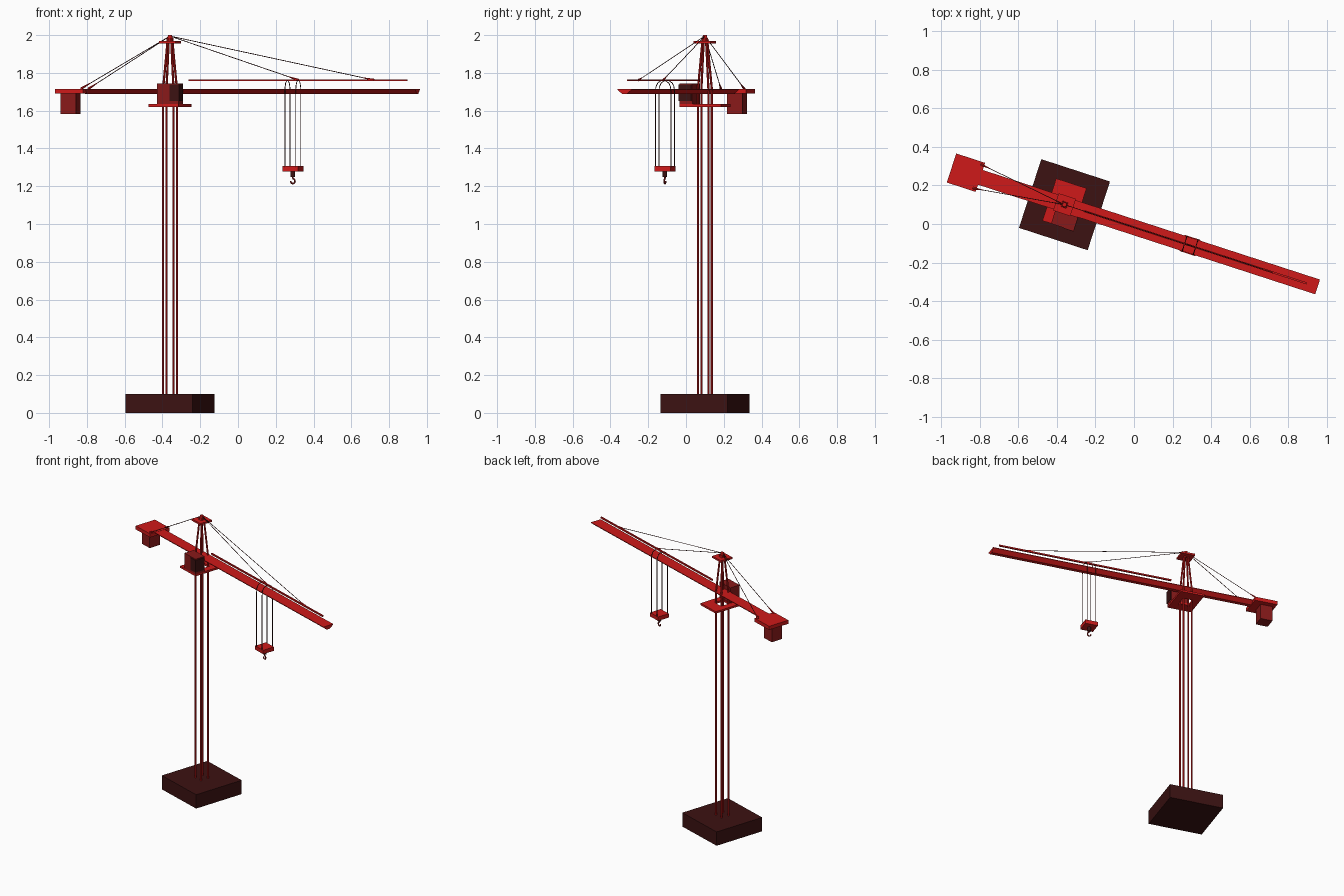
import bpy, bmesh, math
from mathutils import Matrix, Vector

if "Cube" in bpy.data.objects:
    bpy.data.objects.remove(bpy.data.objects["Cube"])

# Whole crane is laid out along +u (jib) and then turned about the mast
ROOT = Matrix.Translation((-0.36, 0.10, 0)) @ Matrix.Rotation(math.radians(-18), 4, 'Z')


def material(name, rgb):
    m = bpy.data.materials.new(name)
    m.diffuse_color = (*rgb, 1)
    m.use_nodes = True
    m.node_tree.nodes["Principled BSDF"].inputs["Base Color"].default_value = m.diffuse_color
    return m


RED = material("red_paint", (0.62, 0.01, 0.01))
DEEP = material("deep_red", (0.25, 0.01, 0.01))
DARK = material("dark_red", (0.045, 0.006, 0.006))


def finish(name, bm, mat):
    bmesh.ops.recalc_face_normals(bm, faces=bm.faces)
    me = bpy.data.meshes.new(name)
    bm.to_mesh(me)
    bm.free()
    me.materials.append(mat)
    ob = bpy.data.objects.new(name, me)
    bpy.context.collection.objects.link(ob)
    ob.matrix_world = ROOT
    return ob


def add_box(bm, lo, hi):
    lo, hi = Vector(lo), Vector(hi)
    size = hi - lo
    bmesh.ops.create_cube(bm, size=1, matrix=Matrix.Translation((lo + hi) / 2)
                          @ Matrix.Diagonal((*size, 1)))


def box(name, lo, hi, mat=RED):
    bm = bmesh.new()
    add_box(bm, lo, hi)
    return finish(name, bm, mat)


def rod(name, a, b, r1, r2=None, mat=RED, sides=8):
    a, b = Vector(a), Vector(b)
    d = b - a
    bm = bmesh.new()
    turn = d.to_track_quat('Z', 'Y').to_matrix().to_4x4()
    bmesh.ops.create_cone(bm, cap_ends=True, segments=sides, radius1=r1,
                          radius2=r1 if r2 is None else r2, depth=d.length,
                          matrix=Matrix.Translation((a + b) / 2) @ turn)
    return finish(name, bm, mat)


def tube(name, pts, r, mat=RED):
    cu = bpy.data.curves.new(name, 'CURVE')
    cu.dimensions = '3D'
    cu.bevel_depth = r
    cu.bevel_resolution = 1
    cu.use_fill_caps = True
    sp = cu.splines.new('POLY')
    sp.points.add(len(pts) - 1)
    for p, co in zip(sp.points, pts):
        p.co = (*co, 1)
    cu.materials.append(mat)
    ob = bpy.data.objects.new(name, cu)
    bpy.context.collection.objects.link(ob)
    ob.matrix_world = ROOT
    return ob


# Foundation block
box("foundation", (-0.187, -0.187, 0), (0.187, 0.187, 0.10), DARK)

# Mast legs and the tapering tower head above the jib
for i, (sx, sy) in enumerate([(1, 1), (1, -1), (-1, 1), (-1, -1)]):
    a = 0.029
    rod(f"mast_leg_{i}", (sx * a, sy * a, 0.09), (sx * a, sy * a, 1.72), 0.0062)
    rod(f"head_leg_{i}", (sx * a, sy * a, 1.715), (sx * 0.009, sy * 0.009, 1.985), 0.0062)
box("head_plate", (-0.047, -0.047, 1.956), (0.047, 0.047, 1.969))
rod("head_cap", (0, 0, 1.965), (0, 0, 2.0), 0.016, 0.011, sides=12)

# Slewing platform: a frame around the mast
bm = bmesh.new()
add_box(bm, (-0.083, 0.036, 1.62), (0.083, 0.116, 1.634))
add_box(bm, (-0.083, -0.114, 1.62), (0.083, -0.036, 1.634))
for s in (-1, 1):
    u0, u1 = sorted((s * 0.036, s * 0.083))
    add_box(bm, (u0, -0.036, 1.62), (u1, 0.036, 1.634))
finish("slewing_platform", bm, RED)

# Operator cab with darker window corner
box("cab", (-0.036, -0.115, 1.634), (0.085, -0.04, 1.745), DEEP)
box("cab_window", (0.035, -0.118, 1.65), (0.088, -0.048, 1.738), DARK)

# Jib: one beam, narrower at the bottom
bm = bmesh.new()
prof = [(-0.04, 1.715), (0.04, 1.715), (0.04, 1.711), (0.013, 1.689), (-0.013, 1.689), (-0.04, 1.711)]
face = bm.faces.new([bm.verts.new((-0.47, v, z)) for v, z in prof])
ext = bmesh.ops.extrude_face_region(bm, geom=[face], use_keep_orig=True)
bmesh.ops.translate(bm, vec=(1.848, 0, 0),
                    verts=[g for g in ext["geom"] if isinstance(g, bmesh.types.BMVert)])
finish("jib", bm, RED)

# Trolley rail above the jib
box("trolley_rail", (0.105, -0.005, 1.756), (1.32, 0.005, 1.766))

# Counterweight and its platform
box("counterweight_platform", (-0.615, -0.079, 1.69), (-0.458, 0.079, 1.716))
box("counterweight", (-0.595, -0.042, 1.583), (-0.511, 0.042, 1.692), DEEP)

# Tie cables, each with a tapered end fitting
top = Vector((0, 0, 1.995))
ends = [(1.135, 0, 1.762), (0.715, 0, 1.762), (-0.475, 0.065, 1.716), (-0.475, -0.065, 1.716)]
for i, e in enumerate(ends):
    e = Vector(e)
    back = (top - e).normalized() * 0.06
    rod(f"tie_cable_{i}", top, e, 0.002, mat=DARK, sides=6)
    rod(f"tie_fitting_{i}", e, e + back, 0.007, 0.002, sides=6)

# Hoist ropes looping over the jib
U = 0.684
for i, du in enumerate((-0.03, 0.03)):
    half = [(0.043, 1.30), (0.043, 1.70), (0.041, 1.725), (0.031, 1.746), (0.016, 1.757)]
    path = [(U + du, v, z) for v, z in half] + [(U + du, 0, 1.761)]
    path += [(U + du, -v, z) for v, z in reversed(half)]
    tube(f"hoist_rope_{i}", path, 0.0023, DARK)

# Hook block, shank and hook
box("hook_block", (U - 0.044, -0.044, 1.278), (U + 0.044, 0.044, 1.306))
rod("hook_shank", (U, 0, 1.25), (U, 0, 1.28), 0.012, mat=DARK, sides=12)
pts = [(U, 0, 1.255), (U, 0, 1.244)]
for k in range(10):
    t = math.radians(80 - k * 29)
    pts.append((U + 0.012 * math.cos(t), 0, 1.227 + 0.013 * math.sin(t)))
tube("hook", pts, 0.0045, DEEP)
